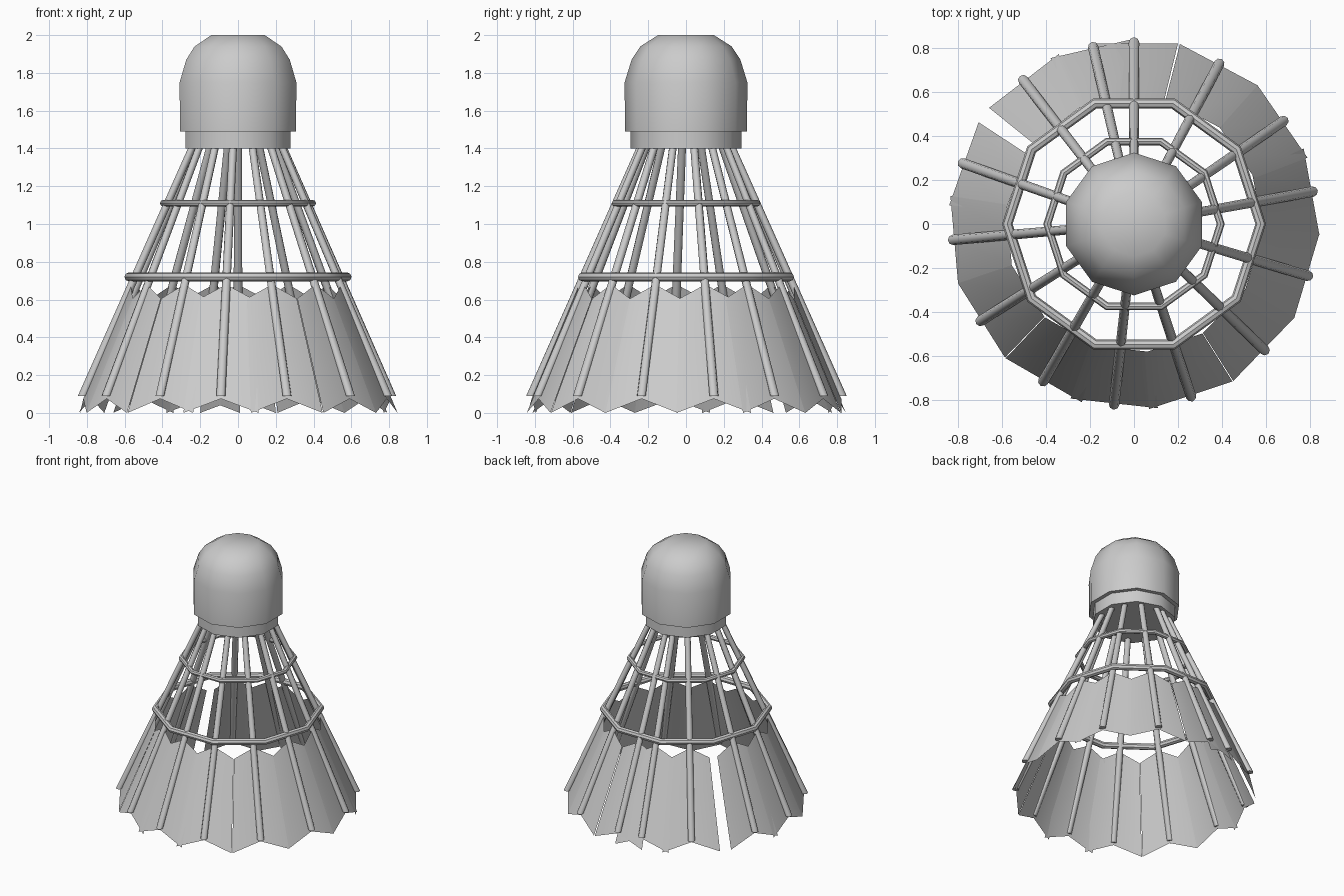
import bpy, bmesh
from math import sin, cos, radians, pi

if "Cube" in bpy.data.objects:
    bpy.data.objects.remove(bpy.data.objects["Cube"])

SIDES = 10
# slightly uneven spacing of the feathers, in degrees
ANGLES = [90, 62, 34.6, 10.3, -16.6, -44, -71.7, -96.3,
          -120, -147.7, -175, 160.5, 127.6, 103]


def finish(name, bm, smooth=40):
    bmesh.ops.recalc_face_normals(bm, faces=bm.faces)
    mesh = bpy.data.meshes.new(name)
    bm.to_mesh(mesh)
    bm.free()
    obj = bpy.data.objects.new(name, mesh)
    bpy.context.collection.objects.link(obj)
    bpy.ops.object.select_all(action='DESELECT')
    obj.select_set(True)
    bpy.context.view_layer.objects.active = obj
    bpy.ops.object.shade_smooth_by_angle(angle=radians(smooth))
    return obj


def loft(bm, rings):
    """Skin a list of vertex rings and cap both ends."""
    loops = [[bm.verts.new(p) for p in ring] for ring in rings]
    n = len(loops[0])
    for a, b in zip(loops, loops[1:]):
        for i in range(n):
            j = (i + 1) % n
            bm.faces.new((a[i], a[j], b[j], b[i]))
    bm.faces.new(loops[0])
    bm.faces.new(loops[-1])


def circle(x, y, z, r, n, start=0.0):
    return [(x + r * cos(start + 2 * pi * i / n),
             y + r * sin(start + 2 * pi * i / n), z) for i in range(n)]


def lathe(name, profile):
    bm = bmesh.new()
    loft(bm, [circle(0, 0, z, r, SIDES, pi / 2) for r, z in profile])
    return finish(name, bm)


# rounded cork and its collar
lathe("cork_head", [(0.323, 1.49), (0.325, 1.75), (0.288, 1.87),
                    (0.242, 1.94), (0.148, 2.0)])
lathe("cork_collar", [(0.293, 1.40), (0.293, 1.495)])

# two binding rings
for name, r, minor, z in (("upper_ring", 0.395, 0.018, 1.11),
                          ("lower_ring", 0.577, 0.024, 0.72)):
    bpy.ops.mesh.primitive_torus_add(major_segments=SIDES, minor_segments=8,
                                     major_radius=r, minor_radius=minor,
                                     location=(0, 0, z))
    bpy.context.object.name = name
    bpy.ops.object.shade_smooth_by_angle(angle=radians(40))

# feather shafts, cut level at both ends
bm = bmesh.new()
for deg in ANGLES:
    a = radians(deg)
    loft(bm, [circle(r * cos(a), r * sin(a), z, w, 8, a)
              for r, z, w in ((0.827, 0.09, 0.024), (0.223, 1.45, 0.021))])
finish("feather_shafts", bm, 50)

# thin vanes, one chevron panel centred on each shaft
HALF = radians(13.7)
DROP = 0.075
bm = bmesh.new()
for deg in ANGLES:
    a = radians(deg)
    rows = []
    for r, z in ((0.822, DROP), (0.571, 0.68)):
        rows.append([bm.verts.new((r / cos(t) * cos(a + t), r / cos(t) * sin(a + t),
                                   z - DROP * abs(t) / HALF))
                     for t in (-HALF, 0, HALF)])
    for i in range(2):
        bm.faces.new((rows[0][i], rows[0][i + 1], rows[1][i + 1], rows[1][i]))
finish("feather_vanes", bm)
